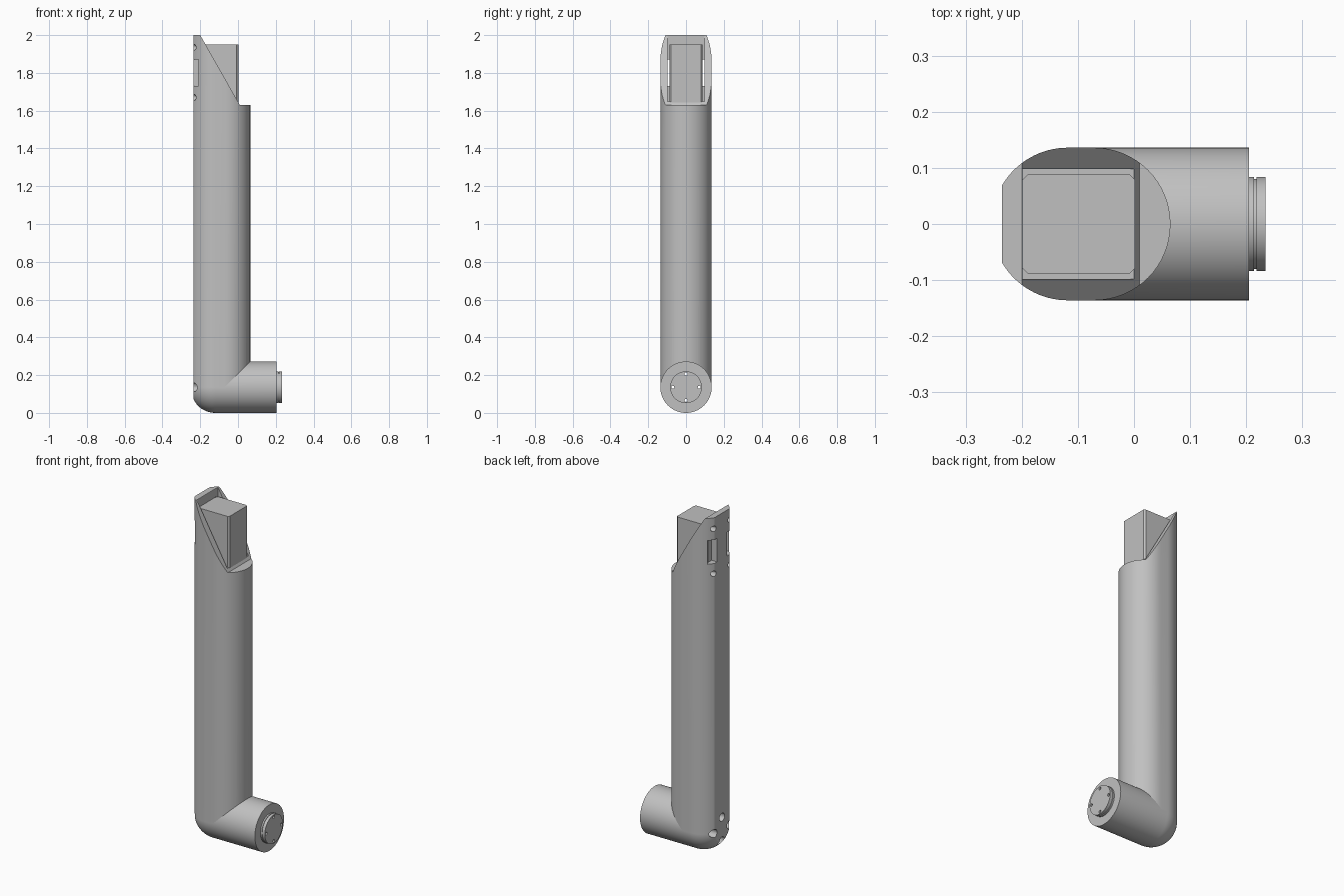
import bpy, bmesh, math
from mathutils import Matrix, Vector

if "Cube" in bpy.data.objects:
    bpy.data.objects.remove(bpy.data.objects["Cube"], do_unlink=True)

R = 0.136        # tube and arm radius
BACK = -0.235    # flat back plane
REAR = -0.118    # centre of the rear rounding
FRONT = -0.071   # centre of the front rounding
RING = 0.07      # bolt circle radius

grey = bpy.data.materials.new("light_grey")
grey.use_nodes = True
grey.diffuse_color = (0.53, 0.53, 0.53, 1)
grey.node_tree.nodes["Principled BSDF"].inputs["Base Color"].default_value = (0.53, 0.53, 0.53, 1)


def make(name, bm):
    bmesh.ops.recalc_face_normals(bm, faces=bm.faces)
    mesh = bpy.data.meshes.new(name)
    bm.to_mesh(mesh)
    bm.free()
    mesh.materials.append(grey)
    obj = bpy.data.objects.new(name, mesh)
    bpy.context.collection.objects.link(obj)
    return obj


def prism(name, points, offset):
    """Extrude a closed 3D outline along an offset vector."""
    bm = bmesh.new()
    face = bm.faces.new([bm.verts.new(p) for p in points])
    ext = bmesh.ops.extrude_face_region(bm, geom=[face])
    verts = [g for g in ext["geom"] if isinstance(g, bmesh.types.BMVert)]
    bmesh.ops.translate(bm, verts=verts, vec=Vector(offset))
    return make(name, bm)


def block(name, x0, x1, y0, y1, z0, z1):
    outline = [(x0, y0, z0), (x1, y0, z0), (x1, y1, z0), (x0, y1, z0)]
    return prism(name, outline, (0, 0, z1 - z0))


def rod(name, x0, x1, y, z, radius):
    bm = bmesh.new()
    place = Matrix.Translation(((x0 + x1) / 2, y, z)) @ Matrix.Rotation(math.pi / 2, 4, 'Y')
    bmesh.ops.create_cone(bm, cap_ends=True, segments=24, radius1=radius,
                          radius2=radius, depth=x1 - x0, matrix=place)
    return make(name, bm)


def activate(obj):
    bpy.ops.object.select_all(action='DESELECT')
    obj.select_set(True)
    bpy.context.view_layer.objects.active = obj


def cut(obj, cutter):
    cutter.hide_render = True
    mod = obj.modifiers.new("cut", 'BOOLEAN')
    mod.operation = 'DIFFERENCE'
    mod.solver = 'EXACT'
    mod.object = cutter
    activate(obj)
    bpy.ops.object.modifier_apply(modifier=mod.name)


# Upright tube: rounded plan with a flat back
half = math.acos((REAR - BACK) / R)
plan = []
for i in range(33):
    a = -math.pi / 2 + math.pi * i / 32
    plan.append((FRONT + R * math.cos(a), R * math.sin(a), R))
for i in range(17):
    a = math.pi / 2 + (math.pi / 2 - half) * i / 16
    plan.append((REAR + R * math.cos(a), R * math.sin(a), R))
plan += [(x, -y, z) for x, y, z in reversed(plan[33:])]
tube = prism("upright_tube", plan, (0, 0, 2))

# Elbow, arm and flange turned about the arm axis
profile = [(BACK, 0)]
for i in range(17):
    a = math.pi - half - (math.pi / 2 - half) * i / 16
    profile.append((REAR + R * math.cos(a), R * math.sin(a)))
profile += [(0.205, R), (0.205, 0.084), (0.214, 0.084), (0.214, 0.08),
            (0.218, 0.08), (0.218, 0.084), (0.234, 0.084), (0.234, 0)]
bm = bmesh.new()
verts = [bm.verts.new((x, 0, R + r)) for x, r in profile]
edges = [bm.edges.new(pair) for pair in zip(verts, verts[1:])]
bmesh.ops.spin(bm, geom=verts + edges, cent=(0, 0, R), axis=(1, 0, 0),
               angle=2 * math.pi, steps=64, use_merge=True)
bmesh.ops.remove_doubles(bm, verts=bm.verts, dist=0.0001)
arm = make("lower_arm", bm)

# Sloped opening at the top, with a pocket inside
slope = [(-0.5, 2.3), (-0.5, 2), (-0.2, 2), (0.01, 1.63), (0.3, 1.63), (0.3, 2.3)]
top_cutters = [
    prism("slope_cutter", [(x, -0.3, z) for x, z in slope], (0, 0.6, 0)),
    block("pocket_cutter", -0.199, 0.1, -0.098, 0.098, 1.648, 2.3),
]
# Slots and screw holes in the back wall
for s in (-1, 1):
    lo, hi = sorted((s * 0.045, s * 0.1))
    top_cutters.append(block("slot_cutter", -0.3, -0.19, lo, hi, 1.73, 1.87))
    for z in (1.67, 1.935):
        top_cutters.append(rod("hole_cutter", -0.3, -0.19, s * 0.072, z, 0.016))

# Bolt holes through the elbow, counterbored at the back
bolt_cutters = []
for i in range(4):
    y = RING * math.cos(i * math.pi / 2)
    z = R + RING * math.sin(i * math.pi / 2)
    bolt_cutters.append(rod("counterbore_cutter", -0.3, -0.17, y, z, 0.024))
    bolt_cutters.append(rod("bolt_cutter", -0.31, 0.3, y, z, 0.008))

for c in top_cutters:
    cut(tube, c)
for c in bolt_cutters:
    cut(tube, c)
    cut(arm, c)
for c in top_cutters + bolt_cutters:
    bpy.data.objects.remove(c, do_unlink=True)

# Insert block with chamfered upright edges
x0, x1, w, c = -0.199, 0.002, 0.088, 0.009
outline = [(x0 + c, -w), (x1 - c, -w), (x1, c - w), (x1, w - c),
           (x1 - c, w), (x0 + c, w), (x0, w - c), (x0, c - w)]
insert = prism("insert_block", [(x, y, 1.64) for x, y in outline], (0, 0, 0.31))

for obj in (tube, arm):
    activate(obj)
    bpy.ops.object.shade_smooth_by_angle(angle=math.radians(25))
